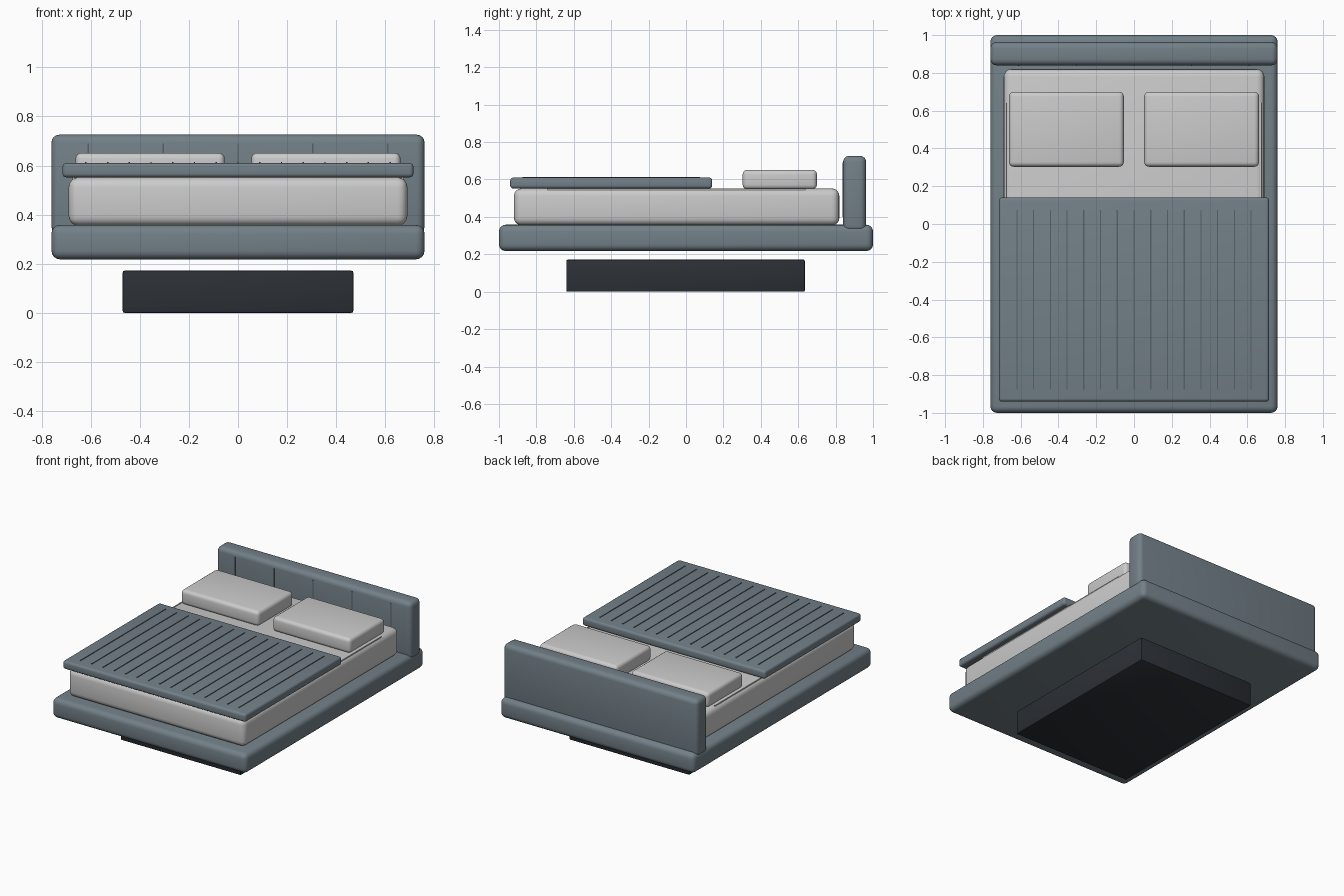
import bpy, bmesh
from math import radians
from mathutils import Vector

if "Cube" in bpy.data.objects:
    bpy.data.objects.remove(bpy.data.objects["Cube"])


def material(name, rgb):
    m = bpy.data.materials.new(name)
    m.diffuse_color = (*rgb, 1)
    m.use_nodes = True
    m.node_tree.nodes["Principled BSDF"].inputs["Base Color"].default_value = m.diffuse_color
    return m


slate = material("slate_fabric", (0.17, 0.215, 0.245))
dark = material("dark_plinth", (0.025, 0.03, 0.037))
seam_dark = material("seam", (0.09, 0.12, 0.14))


def box(name, x, y, z, bevel=0.0, mat=None, segments=4):
    """Rounded box from (min, max) ranges on each axis."""
    lo, hi = Vector((x[0], y[0], z[0])), Vector((x[1], y[1], z[1]))
    bm = bmesh.new()
    bmesh.ops.create_cube(bm, size=1)
    bmesh.ops.scale(bm, vec=hi - lo, verts=bm.verts)
    mesh = bpy.data.meshes.new(name)
    bm.to_mesh(mesh)
    bm.free()
    ob = bpy.data.objects.new(name, mesh)
    ob.location = (lo + hi) / 2
    bpy.context.collection.objects.link(ob)
    if mat:
        mesh.materials.append(mat)
    if bevel:
        mod = ob.modifiers.new("round", 'BEVEL')
        mod.width = bevel
        mod.segments = segments
        bpy.ops.object.select_all(action='DESELECT')
        ob.select_set(True)
        bpy.context.view_layer.objects.active = ob
        bpy.ops.object.modifier_apply(modifier="round")
        bpy.ops.object.shade_smooth_by_angle(angle=radians(35))
    return ob


# Base, frame and headboard
box("plinth", (-0.47, 0.47), (-0.64, 0.635), (0, 0.172), 0.008, dark, 2)
box("bed_frame", (-0.76, 0.76), (-1, 1), (0.218, 0.358), 0.035, slate)
box("headboard", (-0.76, 0.76), (0.84, 0.963), (0.32, 0.726), 0.032, slate)

# Headboard channel seams
for i in range(-2, 3):
    x = i * 0.305
    box("headboard_seam", (x - 0.003, x + 0.003), (0.836, 0.844),
        (0.40, 0.69), 0, seam_dark)

# Mattress with piping along its long top edges
box("mattress", (-0.69, 0.69), (-0.92, 0.82), (0.355, 0.552), 0.04)
for s in (-1, 1):
    box("mattress_piping", (s * 0.671 - 0.004, s * 0.671 + 0.004),
        (-0.74, 0.64), (0.543, 0.551), 0)

# Pillows
for s in (-1, 1):
    box("pillow", (s * 0.358 - 0.304, s * 0.358 + 0.304), (0.303, 0.70),
        (0.547, 0.652), 0.025)

# Blanket with raised stitch lines
box("blanket", (-0.715, 0.715), (-0.94, 0.14), (0.552, 0.61), 0.016, slate)
for i in range(-7, 8):
    x = i * 0.0886
    box("blanket_stitch", (x - 0.003, x + 0.003), (-0.875, 0.075),
        (0.606, 0.614), 0, seam_dark)
